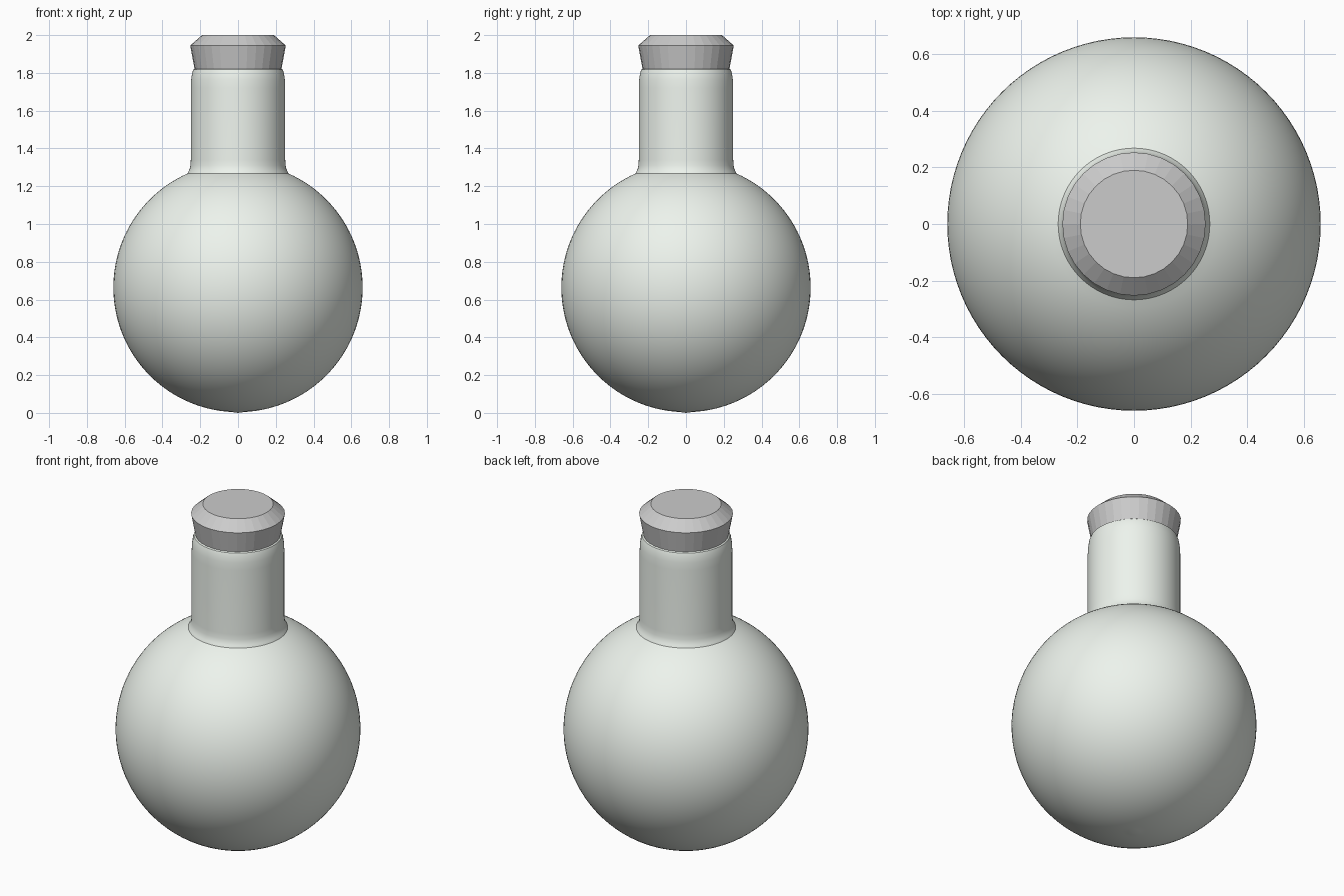
import bpy, bmesh, math

if "Cube" in bpy.data.objects:
    bpy.data.objects.remove(bpy.data.objects["Cube"])


def lathe(name, profile, sides, smooth):
    """Spin a list of (radius, z) points about the z axis."""
    bm = bmesh.new()
    vs = [bm.verts.new((r, 0, z)) for r, z in profile]
    es = [bm.edges.new(p) for p in zip(vs, vs[1:])]
    bmesh.ops.spin(bm, geom=vs + es, cent=(0, 0, 0), axis=(0, 0, 1),
                   angle=math.tau, steps=sides, use_duplicate=False)
    bmesh.ops.remove_doubles(bm, verts=bm.verts, dist=1e-4)
    bmesh.ops.recalc_face_normals(bm, faces=bm.faces)
    mesh = bpy.data.meshes.new(name)
    bm.to_mesh(mesh)
    bm.free()
    obj = bpy.data.objects.new(name, mesh)
    bpy.context.collection.objects.link(obj)
    if smooth:
        bpy.context.view_layer.objects.active = obj
        obj.select_set(True)
        bpy.ops.object.shade_smooth_by_angle(angle=math.radians(30))
        obj.select_set(False)
    return obj


# Flask: round bulb, small fillet, straight neck and rounded lip
R, CZ = 0.66, 0.664
end = math.pi - math.asin(0.268 / R)
bulb = [(R * math.sin(end * i / 56), CZ - R * math.cos(end * i / 56))
        for i in range(57)]
bulb[0] = (0, 0)
neck = [(0.261, 1.281), (0.256, 1.292), (0.252, 1.31), (0.25, 1.34),
        (0.25, 1.72), (0.248, 1.765), (0.243, 1.80), (0.237, 1.817),
        (0.229, 1.822), (0.222, 1.815), (0.22, 1.80), (0.22, 1.34)]
flask = lathe("flask", bulb + neck, 96, True)

glass = bpy.data.materials.new("pale_glass")
glass.diffuse_color = (0.85, 0.90, 0.845, 1)
glass.use_nodes = True
glass.node_tree.nodes["Principled BSDF"].inputs["Base Color"].default_value = glass.diffuse_color
flask.data.materials.append(glass)

# Stopper: faceted, tapering down into the neck with a bevelled top
lathe("stopper", [(0, 1.64), (0.198, 1.64), (0.23, 1.82), (0.253, 1.945),
                  (0.19, 2.0), (0, 2.0)], 32, False)
